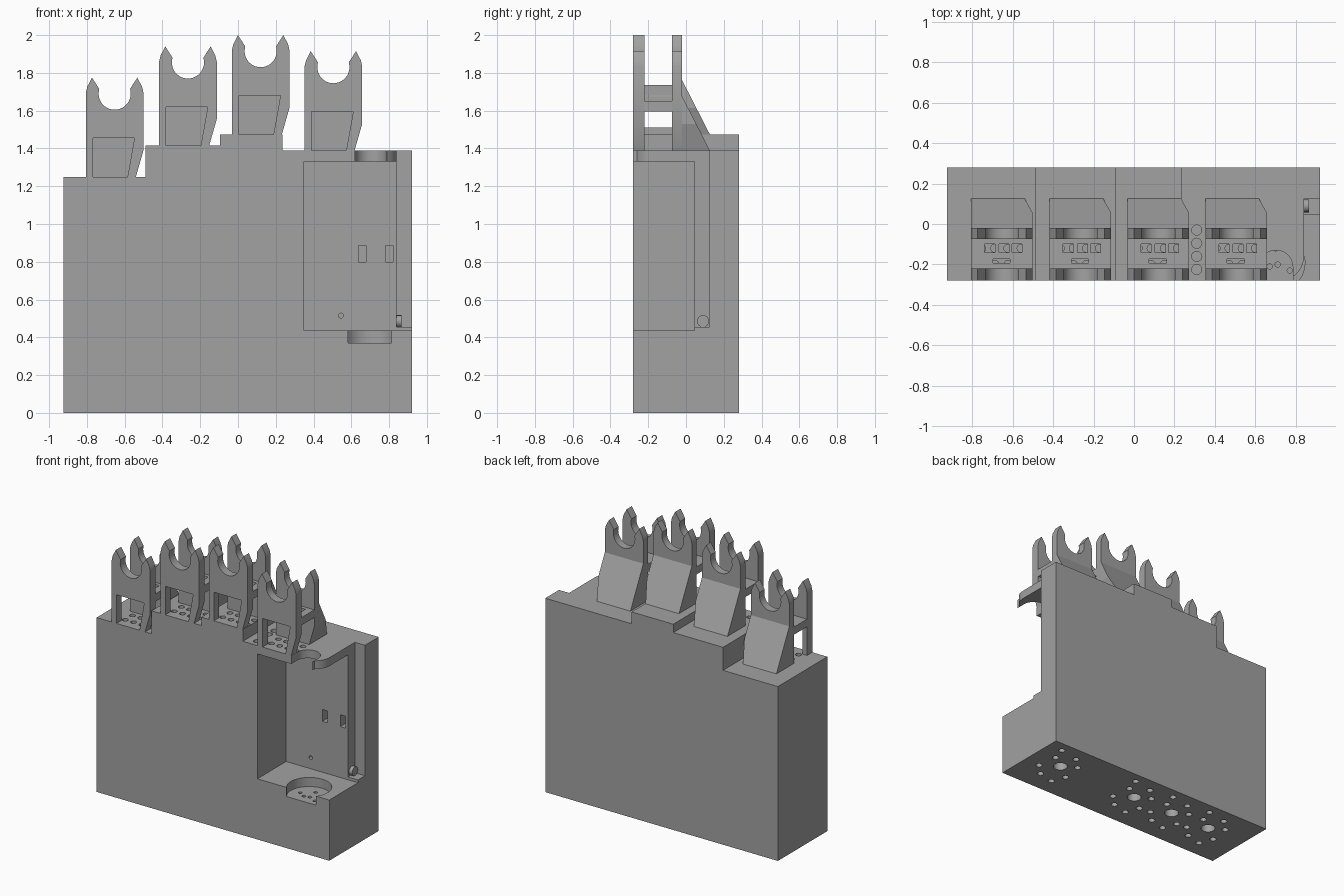
import bpy, bmesh, math
from mathutils import Vector

cube = bpy.data.objects.get("Cube")
if cube:
    bpy.data.objects.remove(cube)

GREY = (0.36, 0.36, 0.36, 1)
mat = bpy.data.materials.new("plain grey")
mat.use_nodes = True
mat.diffuse_color = GREY
mat.node_tree.nodes["Principled BSDF"].inputs["Base Color"].default_value = GREY


def prism(bm, pts, axis, a, b):
    """Extrude a 2D outline along an axis from a to b."""
    def place(p, t):
        return {"x": (t, *p), "y": (p[0], t, p[1]), "z": (*p, t)}[axis]
    low = [bm.verts.new(place(p, a)) for p in pts]
    high = [bm.verts.new(place(p, b)) for p in pts]
    n = len(pts)
    faces = [bm.faces.new(low), bm.faces.new(high)]
    for i in range(n):
        j = (i + 1) % n
        faces.append(bm.faces.new((low[i], low[j], high[j], high[i])))
    bmesh.ops.recalc_face_normals(bm, faces=faces)


def rect(x0, x1, y0, y1):
    return [(x0, y0), (x1, y0), (x1, y1), (x0, y1)]


def arc(cx, cy, r, start, end, n):
    return [(cx + r * math.cos(math.radians(start + (end - start) * i / n)),
             cy + r * math.sin(math.radians(start + (end - start) * i / n))) for i in range(n + 1)]


def circle(cx, cy, r, n=16):
    return arc(cx, cy, r, 0, 360, n)[:-1]


def make(name, bm):
    mesh = bpy.data.meshes.new(name)
    bm.to_mesh(mesh)
    bm.free()
    mesh.materials.append(mat)
    ob = bpy.data.objects.new(name, mesh)
    bpy.context.collection.objects.link(ob)
    return ob


def solid(name, *shapes):
    bm = bmesh.new()
    for shape in shapes:
        prism(bm, *shape)
    return make(name, bm)


def cut(ob, *shapes):
    """Subtract non-overlapping prisms and discard the cutter."""
    cutter = solid("cutter", *shapes)
    cutter.hide_render = True
    mod = ob.modifiers.new("cut", "BOOLEAN")
    mod.operation, mod.solver, mod.object = "DIFFERENCE", "EXACT", cutter
    bpy.context.view_layer.objects.active = ob
    bpy.ops.object.modifier_apply(modifier=mod.name)
    bpy.data.objects.remove(cutter)


def smooth(ob):
    bpy.ops.object.select_all(action="DESELECT")
    ob.select_set(True)
    bpy.context.view_layer.objects.active = ob
    bpy.ops.object.shade_smooth_by_angle(angle=math.radians(30))


L, R, F, B = -0.925, 0.92, -0.28, 0.28
# clip positions: centre x and step height
CLIPS = [(-0.653, 1.25), (-0.265, 1.415), (0.12, 1.475), (0.505, 1.39)]

# stepped main block
steps = [(L, 0), (R, 0)]
edges = [L, -0.49, -0.095, 0.235, R]
for i in reversed(range(4)):
    steps += [(edges[i + 1], CLIPS[i][1]), (edges[i], CLIPS[i][1])]
body = solid("body", (steps, "y", F, B))

# side pocket, full-height groove and round floor recess
cut(body, (rect(0.35, 1.0, -0.4, 0.045), "z", 0.435, 1.33))
cut(body, (rect(0.84, 1.0, -0.4, 0.125), "z", 0.455, 1.5))
cut(body, (circle(0.698, -0.19, 0.147, 40), "z", 0.37, 0.6))

# hooked cut-out and rounded corner of the shelf
hook = arc(0.702, -0.213, 0.083, 0, 180, 20) + [(0.619, -0.4), (0.785, -0.4)]
cut(body, (hook, "z", 1.31, 1.5))
corner = arc(0.72, -0.16, 0.12, 0, -55, 8) + [(0.785, -0.4), (0.9, -0.4), (0.9, -0.16)]
cut(body, (corner, "z", 1.31, 1.5))

# slots and peg hole in the pocket wall
cut(body, (rect(0.637, 0.677, 0.80, 0.885), "y", 0, 0.12),
    (rect(0.78, 0.82, 0.80, 0.885), "y", 0, 0.12),
    (circle(0.545, 0.515, 0.013), "y", 0, 0.1))

# small holes in the recess, the step and the floor under each clip
holes = [(circle(x, y, 0.013), "z", 0.32, 0.4)
         for x, y in [(0.62, -0.18), (0.67, -0.21), (0.71, -0.2), (0.77, -0.23), (0.7, -0.12)]]
holes += [(circle(0.31, -0.03 - 0.065 * i, 0.025), "z", 1.32, 1.45) for i in range(4)]
for cx, base in CLIPS:
    holes += [(circle(cx - 0.1 + 0.065 * i, y, 0.02), "z", base - 0.06, base + 0.02)
              for i in range(4) for y in (-0.2, -0.12)]
cut(body, *holes)

# underside holes: one large with a scatter of small ones per group
RING = [(0.1, 0.07), (-0.02, 0.14), (0.12, -0.08), (-0.1, 0.06),
        (0.04, -0.16), (-0.08, -0.19), (-0.12, -0.09), (0.13, 0.17)]
under = []
for cx in (0.676, 0.028, -0.30, -0.62):
    under.append((circle(cx, 0.035, 0.047, 24), "z", -0.05, 0.1))
    under += [(circle(cx + dx, 0.035 + dy, 0.022), "z", -0.05, 0.08) for dx, dy in RING]
cut(body, *under)
smooth(body)

# locating pin at the foot of the groove
smooth(solid("groove_pin", (circle(0.09, 0.485, 0.032), "x", 0.83, 0.865)))

# cable clips
PRONG = [(0.1525, 0.445), (0.145, 0.477), (0.12, 0.525), (0.082, 0.466)]
FOOT = [(-0.1525, 0), (0.1125, 0), (0.1525, 0.14)]
WINDOW = [(-0.115, 0), (-0.115, 0.205), (0.105, 0.205), (0.068, 0)]
CUP = arc(0, 0.44, 0.085, 10, -190, 20)
TOP = PRONG + CUP + [(-x, z) for x, z in reversed(PRONG)]

for i, (cx, base) in enumerate(CLIPS, 1):
    def at(pts):
        return [(x + cx, z + base) for x, z in pts]

    # front plate with an open window, and plain rear plate
    front = FOOT[:1] + WINDOW + FOOT[1:] + TOP
    smooth(solid(f"clip_{i}_front_plate", (at(front), "y", F, -0.22)))
    smooth(solid(f"clip_{i}_rear_plate", (at(FOOT + TOP), "y", -0.075, -0.02)))

    # sloping buttress behind the rear plate
    bm = bmesh.new()
    prism(bm, at(FOOT + [(0.1525, 0.285), (-0.1525, 0.285)]), "y", -0.021, 0.126)
    cutgeom = bm.verts[:] + bm.edges[:] + bm.faces[:]
    res = bmesh.ops.bisect_plane(bm, geom=cutgeom, plane_co=Vector((0, 0.126, base)),
                                 plane_no=Vector((0, 0.285, 0.146)), clear_outer=True)
    bmesh.ops.holes_fill(bm, edges=[e for e in bm.edges if e.is_boundary])
    bmesh.ops.recalc_face_normals(bm, faces=bm.faces[:])
    make(f"clip_{i}_buttress", bm)

    # bridge between the plates, pierced by three square holes and a slot
    deck = solid(f"clip_{i}_bridge",
                 (rect(cx - 0.1525, cx + 0.1525, -0.221, -0.074), "z", base + 0.205, base + 0.26))
    squares = [(rect(cx + d - 0.025, cx + d + 0.025, -0.14, -0.1), "z", base + 0.15, base + 0.3)
               for d in (-0.06, 0.01, 0.075)]
    cut(deck, *squares, (rect(cx - 0.045, cx + 0.04, -0.193, -0.173), "z", base + 0.15, base + 0.3))
